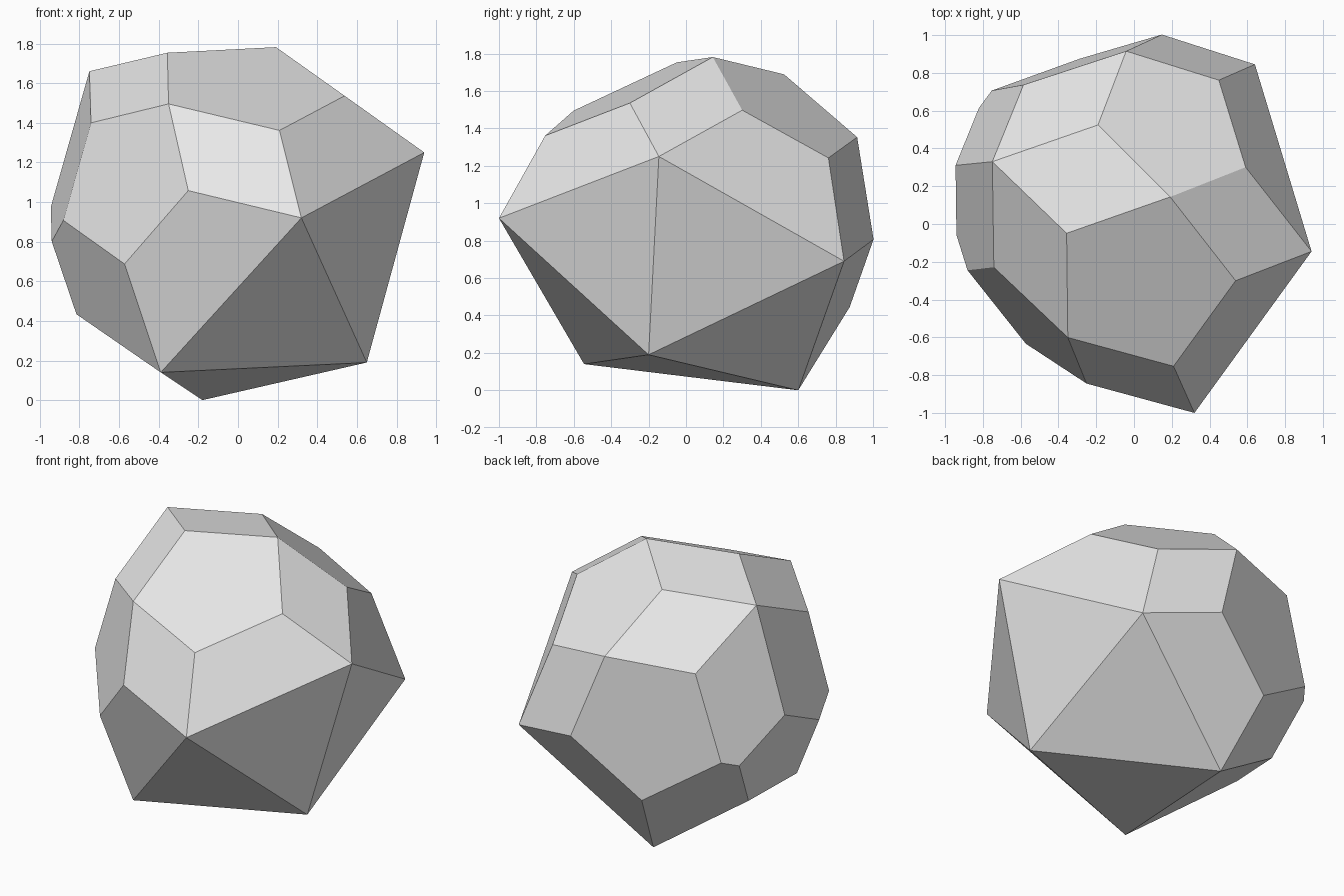
import bpy
import bmesh
from mathutils import Vector, geometry

cube = bpy.data.objects.get("Cube")
if cube:
    bpy.data.objects.remove(cube, do_unlink=True)

# One plain grey for the whole solid
grey = bpy.data.materials.new("light_grey")
grey.use_nodes = True
color = (0.8, 0.8, 0.8, 1)
grey.diffuse_color = color
grey.node_tree.nodes["Principled BSDF"].inputs["Base Color"].default_value = color

# Slightly irregular twenty-sided solid: two poles, and a ring of five by each
pole_low = Vector((0.65, -0.2, 0.19))
pole_high = Vector((-0.75, 0.33, 1.66))
low_ring = [Vector(p) for p in (
    (0.32, -1, 0.92), (0.94, -0.145, 1.25), (0.64, 0.845, 0.69),
    (-0.18, 0.6, 0), (-0.39, -0.545, 0.14))]
high_ring = [Vector(p) for p in (
    (0.085, -0.475, 1.858), (0.286, 0.69, 1.714), (-0.405, 1.18, 0.938),
    (-1.052, 0.30, 0.597), (-0.735, -0.713, 1.174))]
cut_depths = (0.53, 0.465, 0.53, 0.355, 0.465)

bm = bmesh.new()
for corner in [pole_low, pole_high] + low_ring + high_ring:
    bm.verts.new(corner)
bmesh.ops.convex_hull(bm, input=bm.verts[:])

# Slice each corner of the high ring off, part way along its five edges
for i, (corner, depth) in enumerate(zip(high_ring, cut_depths)):
    following = (i + 1) % 5
    neighbours = [pole_high, high_ring[i - 1], low_ring[i],
                  low_ring[following], high_ring[following]]
    points = [corner.lerp(n, depth) for n in neighbours]
    centre = sum(points, Vector()) / 5
    normal = geometry.normal(points)
    if normal.dot(corner - centre) < 0:
        normal.negate()
    bmesh.ops.bisect_plane(bm, geom=bm.verts[:] + bm.edges[:] + bm.faces[:],
                           dist=0.0001, plane_co=centre, plane_no=normal,
                           clear_outer=True)
    rim = [e for e in bm.edges if e.is_boundary]
    bmesh.ops.holes_fill(bm, edges=rim, sides=0)

# Merge the near-touching cut corners and clean up
bmesh.ops.remove_doubles(bm, verts=bm.verts[:], dist=0.03)
bmesh.ops.recalc_face_normals(bm, faces=bm.faces[:])

mesh = bpy.data.meshes.new("faceted_rock")
bm.to_mesh(mesh)
bm.free()
mesh.materials.append(grey)
rock = bpy.data.objects.new("faceted_rock", mesh)
bpy.context.collection.objects.link(rock)
